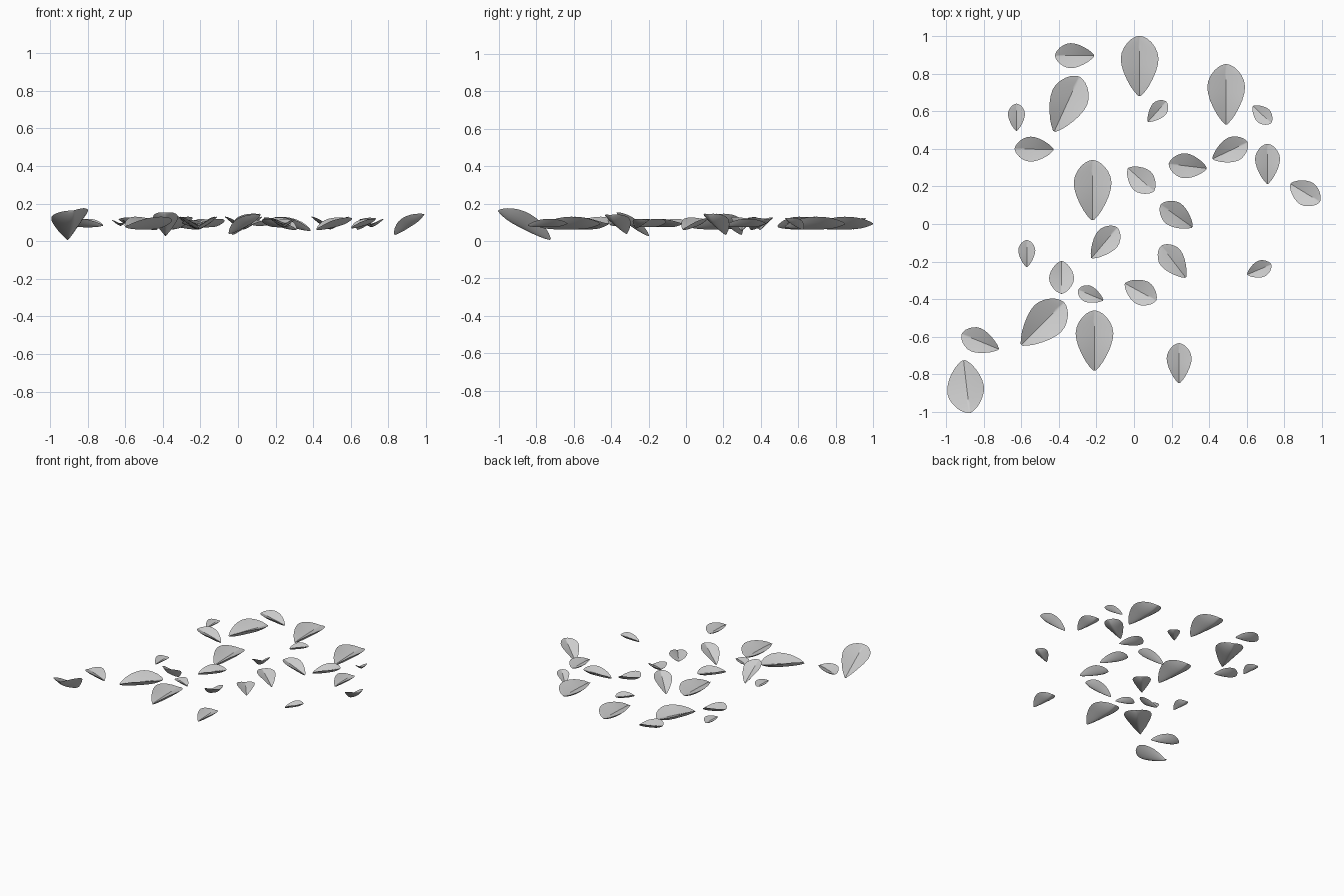
import bpy, math
from mathutils import Matrix, Vector

# Petal of length 1: (t along, half width, underside keel, inside crease, rim height)
PROFILE = [(0, .02, .035, .05, .06), (.07, .085, .018, .06, .105), (.16, .15, .008, .065, .145),
           (.28, .215, 0, .07, .185), (.40, .268, 0, .075, .205), (.52, .302, 0, .078, .213),
           (.62, .314, .002, .08, .21), (.72, .298, .008, .083, .2), (.81, .258, .02, .085, .182),
           (.89, .2, .042, .09, .158), (.95, .135, .064, .094, .132),
           (.985, .07, .08, .096, .112), (1, .02, .088, .097, .1)]
ACROSS = [-1, -.85, -.65, -.45, -.25, -.1, 0, .1, .25, .45, .65, .85, 1]


def build_mesh():
    verts, faces = [], []
    n = len(ACROSS)
    # closed ring per station: inside surface across, underside back
    for t, w, keel, crease, rim in PROFILE:
        for u in ACROSS:
            verts.append((t - .5, w * u, crease + (rim - crease) * abs(u) - .11))
        for u in reversed(ACROSS[1:-1]):
            verts.append((t - .5, w * u, keel + (rim - keel) * abs(u) ** 1.4 - .11))
    m = 2 * n - 2
    for i in range(len(PROFILE) - 1):
        for j in range(m):
            k = (j + 1) % m
            faces.append((i * m + j, (i + 1) * m + j, (i + 1) * m + k, i * m + k))
    faces.append(tuple(range(m)))
    faces.append(tuple(reversed(range((len(PROFILE) - 1) * m, len(PROFILE) * m))))
    me = bpy.data.meshes.new("petal")
    me.from_pydata(verts, [], faces)
    me.polygons.foreach_set("use_smooth", [True] * len(faces))
    me.update()
    me.set_sharp_from_angle(angle=math.radians(40))
    return me


PETAL = build_mesh()


def petals(name, length, rows):
    """Each row: pointed end x, y, round end x, y, pitch and roll in degrees."""
    for px, py, rx, ry, pitch, roll in rows:
        ob = bpy.data.objects.new(name, PETAL)
        bpy.context.collection.objects.link(ob)
        ob.matrix_world = (
            Matrix.Translation(Vector(((px + rx) / 2, (py + ry) / 2, .097)))
            @ Matrix.Rotation(math.atan2(ry - py, rx - px), 4, 'Z')
            @ Matrix.Rotation(math.radians(-pitch), 4, 'Y')
            @ Matrix.Rotation(math.radians(roll), 4, 'X')
            @ Matrix.Scale(length, 4))


# Large petals
petals("large_petal", .32, [
    (.03, .68, .03, 1.0, 0, 0), (.49, .53, .49, .85, 0, 0),
    (-.22, .02, -.22, .34, 0, 0), (-.21, -.78, -.21, -.46, 0, 0),
    (-.425, .49, -.29, .785, 0, 0), (-.60, -.645, -.37, -.415, 0, 0),
    (-.91, -.72, -.875, -1.0, 26, 10)])

# Medium petals
petals("medium_petal", .212, [
    (-.21, .895, -.42, .895, 10, 0), (-.43, .395, -.63, .40, 12, 0),
    (.415, .345, .605, .435, 12, 0), (.39, .295, .185, .32, 15, 0),
    (.71, .215, .71, .425, 0, 0), (.83, .215, .985, .12, 28, 0),
    (-.035, .30, .105, .175, 28, 0), (.315, -.02, .14, .105, 12, 0),
    (-.225, -.18, -.09, -.02, 0, 0), (-.385, -.20, -.385, -.36, 33, 0),
    (.275, -.285, .145, -.115, 0, 0), (-.05, -.315, .115, -.405, 25, 0),
    (.24, -.845, .24, -.635, 0, 0), (-.72, -.665, -.915, -.585, 0, 0)])

# Small petals
petals("small_petal", .144, [
    (-.625, .495, -.625, .64, 0, 0), (.075, .545, .17, .65, 0, 0),
    (.635, .625, .725, .54, 22, 0), (-.57, -.23, -.57, -.085, 0, 0),
    (-.165, -.405, -.295, -.35, 0, 0), (.60, -.27, .73, -.215, 15, 0)])
